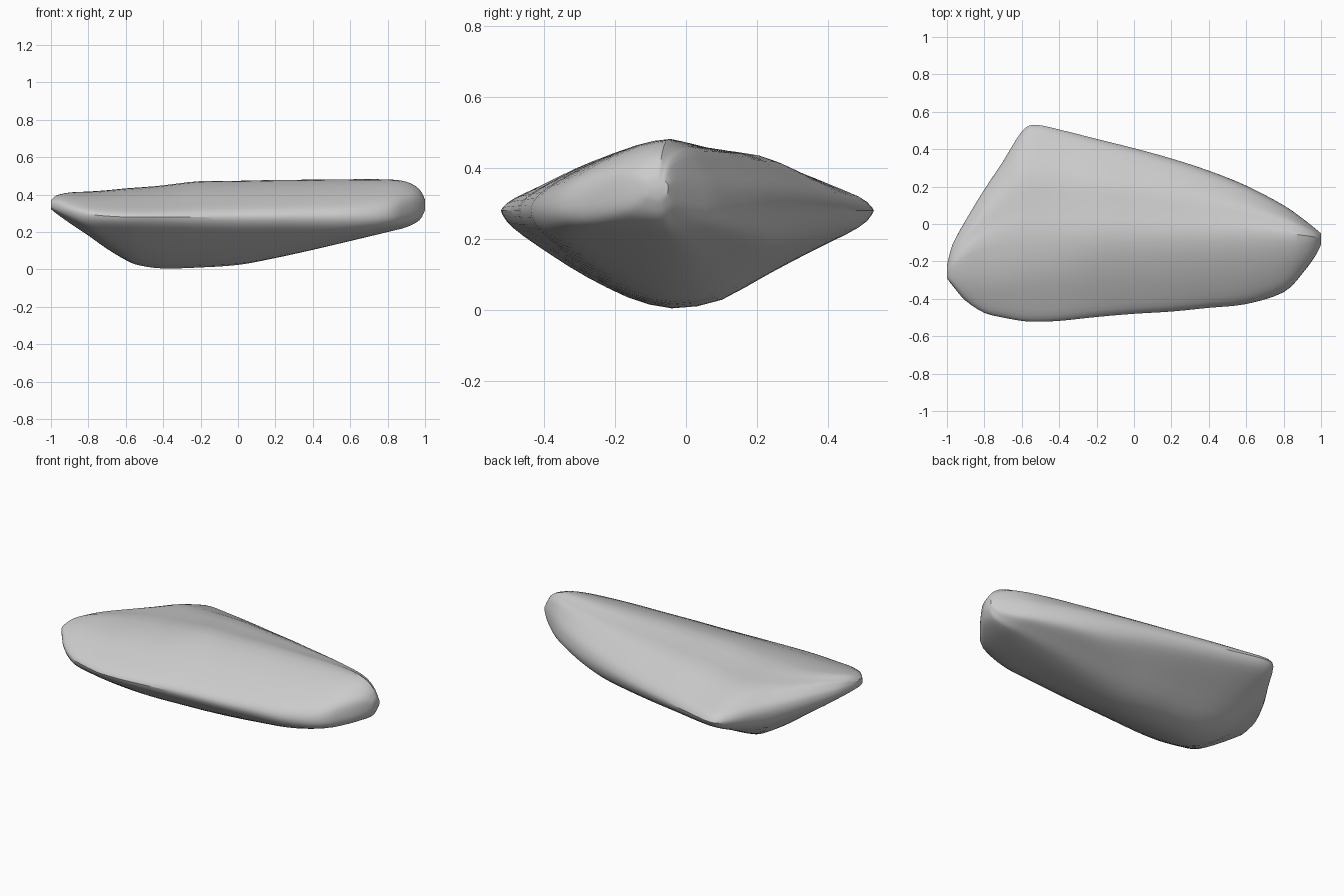
import bpy, bmesh, math

if "Cube" in bpy.data.objects:
    bpy.data.objects.remove(bpy.data.objects["Cube"])

# Lengthwise stations: x, front y, back y, ridge y, rim z, top z, bottom z
STATIONS = [
    (-1.00, -0.29, -0.22, -0.255, 0.345, 0.365, 0.325),
    (-0.97, -0.33, -0.11, -0.21, 0.335, 0.392, 0.30),
    (-0.90, -0.41, 0.02, -0.14, 0.315, 0.408, 0.25),
    (-0.80, -0.475, 0.185, -0.08, 0.295, 0.413, 0.183),
    (-0.70, -0.50, 0.335, -0.05, 0.285, 0.42, 0.112),
    (-0.60, -0.518, 0.495, -0.04, 0.28, 0.43, 0.052),
    (-0.53, -0.522, 0.53, -0.04, 0.28, 0.435, 0.023),
    (-0.40, -0.518, 0.505, -0.04, 0.28, 0.446, 0.002),
    (-0.20, -0.497, 0.455, -0.04, 0.28, 0.472, 0.009),
    (0.00, -0.48, 0.405, -0.04, 0.28, 0.474, 0.025),
    (0.20, -0.468, 0.35, -0.04, 0.28, 0.48, 0.063),
    (0.40, -0.448, 0.285, -0.04, 0.28, 0.482, 0.107),
    (0.60, -0.428, 0.205, -0.04, 0.28, 0.485, 0.154),
    (0.80, -0.365, 0.10, -0.05, 0.285, 0.484, 0.202),
    (0.90, -0.265, 0.03, -0.06, 0.30, 0.468, 0.228),
    (0.97, -0.17, -0.025, -0.07, 0.325, 0.425, 0.265),
    (1.00, -0.11, -0.05, -0.075, 0.345, 0.37, 0.32),
]

# Side silhouette of the whole stone: (y, z)
SIDE_TOP = [(-.525, .285), (-.5, .318), (-.4, .365), (-.3, .412), (-.2, .45), (-.12, .475),
            (-.04, .486), (.04, .474), (.12, .459), (.2, .451), (.27, .436), (.34, .405),
            (.42, .366), (.5, .325), (.53, .285)]
SIDE_LOW = [(-.525, .275), (-.5, .23), (-.4, .165), (-.3, .103), (-.2, .051), (-.12, .018),
            (-.04, .001), (.04, .009), (.12, .034), (.2, .079), (.3, .133),
            (.4, .183), (.5, .232), (.53, .275)]
RIDGE, RIM = -.04, .28
STEPS = 12  # divisions per quarter section


def catmull(points, steps):
    """Smooth list of tuples through the given points."""
    out = []
    last = len(points) - 1
    for i in range(last):
        a, b = points[max(i - 1, 0)], points[i]
        c, d = points[i + 1], points[min(i + 2, last)]
        for s in range(steps):
            t = s / steps
            out.append(tuple(
                0.5 * (2 * q + (r - p) * t + (2 * p - 5 * q + 4 * r - w) * t * t
                       + (3 * q - p - 3 * r + w) * t ** 3)
                for p, q, r, w in zip(a, b, c, d)))
    out.append(points[-1])
    return out


def lookup(curve, y):
    for (y0, z0), (y1, z1) in zip(curve, curve[1:]):
        if y <= y1:
            t = max(0, (y - y0) / (y1 - y0))
            return z0 + (z1 - z0) * t
    return curve[-1][1]


def soft_min(a, b, r=0.04):
    """Minimum with a small rounded blend."""
    h = max(r - abs(a - b), 0) / r
    return min(a, b) - h * h * r / 4


top_curve = catmull(SIDE_TOP, 4)
low_curve = catmull(SIDE_LOW, 4)


def quarter(station, front, top, fullness):
    """Blend of the scaled side silhouette and the silhouette cut at station height."""
    x, yf, yb, yc, ze, zt, zb = station
    ye, reach = (yf, -.525) if front else (yb, .53)
    curve, z_end = (top_curve, zt) if top else (low_curve, zb)
    sign = 1 if top else -1
    full_height = abs(lookup(curve, RIDGE) - RIM)
    path = []
    for i in range(STEPS + 1):
        u = math.sin(math.pi / 2 * i / STEPS)
        y = yc + (ye - yc) * u
        height = sign * (z_end - ze)
        side = sign * (lookup(curve, RIDGE + (reach - RIDGE) * u) - RIM)
        scaled = height * side / full_height
        cut = max(soft_min(height + .006, sign * (lookup(curve, y) - ze)), 0)
        cut *= max(1 - u ** 10, 0) ** .5
        h = scaled + (cut - scaled) * fullness if i < STEPS else 0
        path.append((x, y, ze + sign * h))
    return path


def ring(s):
    return (quarter(s, True, True, .5)[:-1] + quarter(s, True, False, .55)[:0:-1]
            + quarter(s, False, False, .4)[:-1] + quarter(s, False, True, .2)[:0:-1])


# Stone body lofted from the rings, with closed ends
bm = bmesh.new()
rings = [[bm.verts.new(p) for p in ring(s)] for s in catmull(STATIONS, 3)]
for r0, r1 in zip(rings, rings[1:]):
    n = len(r0)
    for i in range(n):
        j = (i + 1) % n
        bm.faces.new((r0[i], r0[j], r1[j], r1[i]))
bm.faces.new(rings[0])
bm.faces.new(rings[-1])
bmesh.ops.recalc_face_normals(bm, faces=bm.faces)

mesh = bpy.data.meshes.new("stone")
bm.to_mesh(mesh)
bm.free()
stone = bpy.data.objects.new("stone", mesh)
bpy.context.collection.objects.link(stone)
bpy.context.view_layer.objects.active = stone
stone.select_set(True)
bpy.ops.object.shade_smooth_by_angle(angle=math.radians(30))
